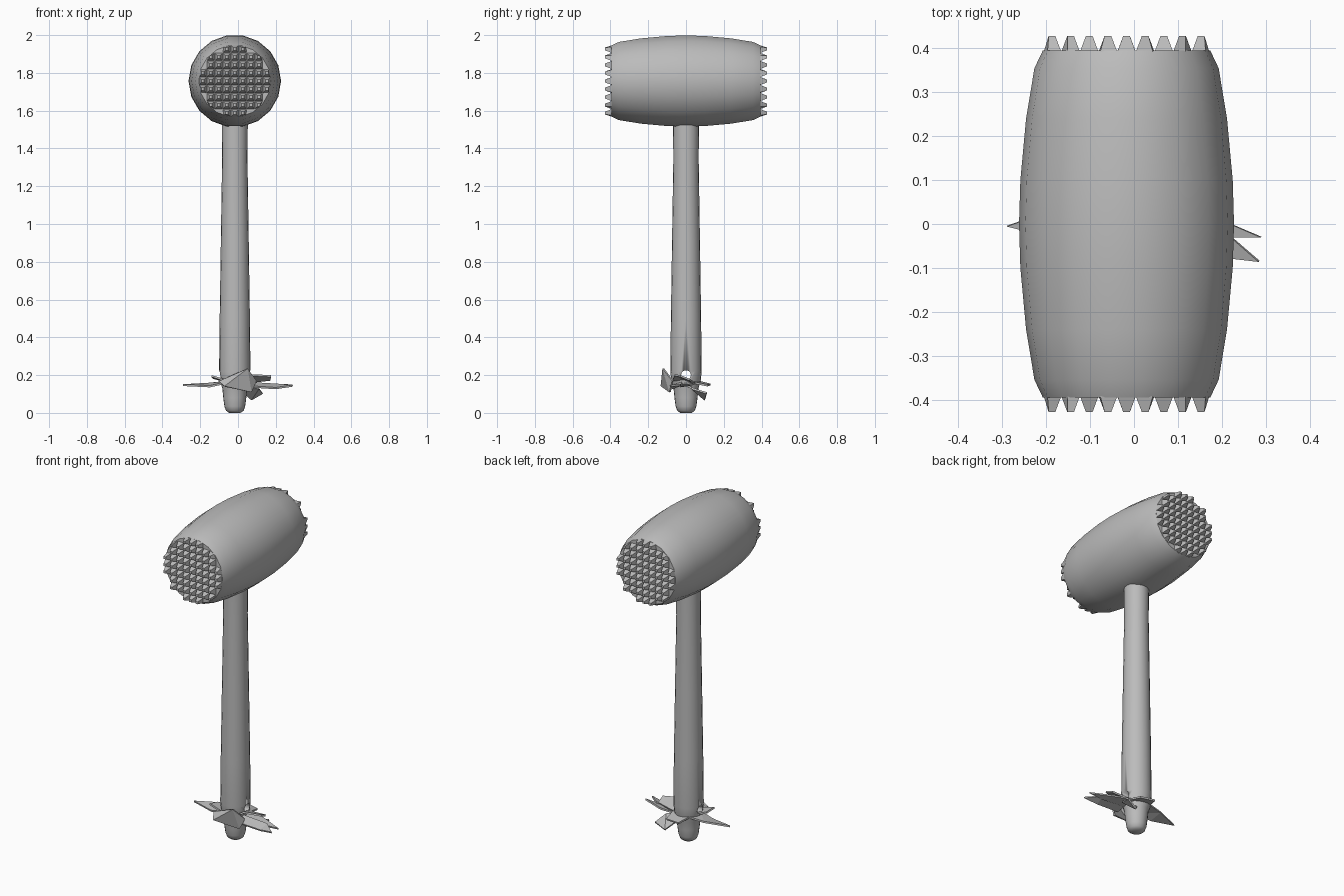
import bpy, bmesh, math
from mathutils import Vector, Matrix

cube = bpy.data.objects.get("Cube")
if cube:
    bpy.data.objects.remove(cube, do_unlink=True)

CX, HEAD_Z = -0.017, 1.757

grey = bpy.data.materials.new("plain_grey")
grey.use_nodes = True
colour = (0.5, 0.5, 0.5, 1)
grey.diffuse_color = colour
grey.node_tree.nodes["Principled BSDF"].inputs["Base Color"].default_value = colour


def finish(name, bm, smooth=False):
    bmesh.ops.recalc_face_normals(bm, faces=bm.faces)
    mesh = bpy.data.meshes.new(name)
    bm.to_mesh(mesh)
    bm.free()
    mesh.materials.append(grey)
    ob = bpy.data.objects.new(name, mesh)
    bpy.context.collection.objects.link(ob)
    if smooth:
        bpy.ops.object.select_all(action="DESELECT")
        ob.select_set(True)
        bpy.context.view_layer.objects.active = ob
        bpy.ops.object.shade_smooth_by_angle(angle=math.radians(40))
    return ob


def lathe(name, profile, sides, matrix):
    """Solid of revolution about local z from (radius, height) pairs."""
    bm = bmesh.new()
    rings = [[bm.verts.new(matrix @ Vector((r * math.cos(2 * math.pi * i / sides),
                                            r * math.sin(2 * math.pi * i / sides), h)))
              for i in range(sides)] for r, h in profile]
    for a, b in zip(rings, rings[1:]):
        for i in range(sides):
            j = (i + 1) % sides
            bm.faces.new((a[i], a[j], b[j], b[i]))
    bm.faces.new(rings[0])
    bm.faces.new(rings[-1])
    return finish(name, bm, True)


# Barrel-shaped head lying along y
half = [(0.245, 0), (0.242, 0.1), (0.229, 0.24), (0.21, 0.355), (0.191, 0.395)]
profile = [(r, -h) for r, h in reversed(half[1:])] + half
lathe("mallet_head", profile, 18,
      Matrix.Translation((CX, 0, HEAD_Z)) @ Matrix.Rotation(math.pi / 2, 4, "X"))

# Grids of blunt pyramid teeth on both striking faces
PITCH = 0.0425
for name, side in (("front_teeth", -1), ("back_teeth", 1)):
    bm = bmesh.new()
    for i in range(-4, 5):
        for k in range(-4, 5):
            if math.hypot(i, k) * PITCH > 0.186:
                continue
            x, z = i * PITCH, k * PITCH
            rings = []
            for size, y in ((PITCH / 2, 0.392), (0.0075, 0.429)):
                ring = []
                for sx, sz in ((-1, -1), (1, -1), (1, 1), (-1, 1)):
                    p = Vector((x + sx * size, z + sz * size))
                    if p.length > 0.19:
                        p *= 0.19 / p.length
                    ring.append(bm.verts.new((CX + p.x, side * y, HEAD_Z + p.y)))
                rings.append(ring)
            low, top = rings
            bm.faces.new(top)
            for n in range(4):
                m = (n + 1) % 4
                bm.faces.new((low[n], low[m], top[m], top[n]))
    finish(name, bm)

# Tapered handle with a narrower rounded butt
handle = lathe("handle", [(0.03, 0), (0.047, 0.012), (0.055, 0.035), (0.061, 0.08),
                          (0.066, 0.13), (0.078, 0.17), (0.083, 0.22), (0.08, 0.5),
                          (0.074, 0.9), (0.067, 1.35), (0.069, 1.54)], 20,
               Matrix.Translation((CX, 0, 0)))

# Lace hole bored sideways through the handle
bore = lathe("hole_cutter", [(0.026, -0.2), (0.026, 0.2)], 12,
             Matrix.Translation((CX, 0, 0.2)) @ Matrix.Rotation(math.pi / 2, 4, "Y"))
bore.hide_render = True
bore.hide_set(True)
cut = handle.modifiers.new("lace_hole", "BOOLEAN")
cut.object, cut.operation = bore, "DIFFERENCE"


def scrap(name, points):
    """Ragged strip of thin folded hide."""
    bm = bmesh.new()
    verts = [bm.verts.new(p) for p in points]
    bmesh.ops.triangulate(bm, faces=[bm.faces.new(verts)])
    ob = finish(name, bm)
    thick = ob.modifiers.new("thickness", "SOLIDIFY")
    thick.thickness, thick.offset = 0.01, 0


# Ragged binding around the butt
scrap("front_scrap", [(-0.1, -0.085, 0.165), (0.05, -0.12, 0.235), (0.095, -0.07, 0.17),
                      (0.07, -0.085, 0.11), (-0.07, -0.13, 0.14)])
scrap("right_spike", [(-0.06, -0.05, 0.16), (-0.15, -0.04, 0.14), (-0.29, -0.005, 0.147),
                      (-0.15, 0.045, 0.155), (-0.06, 0.06, 0.165)])
scrap("right_upper_scrap", [(-0.06, -0.07, 0.17), (-0.14, -0.07, 0.195),
                            (-0.13, -0.01, 0.185), (-0.06, 0.02, 0.165)])
scrap("left_spike", [(0.04, 0.05, 0.16), (0.15, 0.03, 0.15), (0.29, -0.03, 0.146),
                     (0.2, -0.03, 0.14), (0.05, -0.03, 0.15)])
scrap("left_ragged_scrap", [(0.04, -0.02, 0.16), (0.21, -0.02, 0.15), (0.285, -0.085, 0.143),
                            (0.2, -0.075, 0.13), (0.05, -0.08, 0.14)])
scrap("left_upper_scrap", [(0.04, -0.07, 0.175), (0.08, -0.06, 0.2), (0.175, -0.03, 0.195),
                           (0.17, 0.02, 0.175), (0.04, 0.04, 0.16)])
scrap("left_lower_scrap", [(0.03, 0.0, 0.15), (0.11, 0.03, 0.13), (0.13, 0.11, 0.105),
                           (0.07, 0.1, 0.07), (0.02, 0.05, 0.12)])
scrap("back_scrap", [(-0.07, 0.05, 0.17), (-0.04, 0.13, 0.15), (0.05, 0.115, 0.145),
                     (0.06, 0.04, 0.16)])
